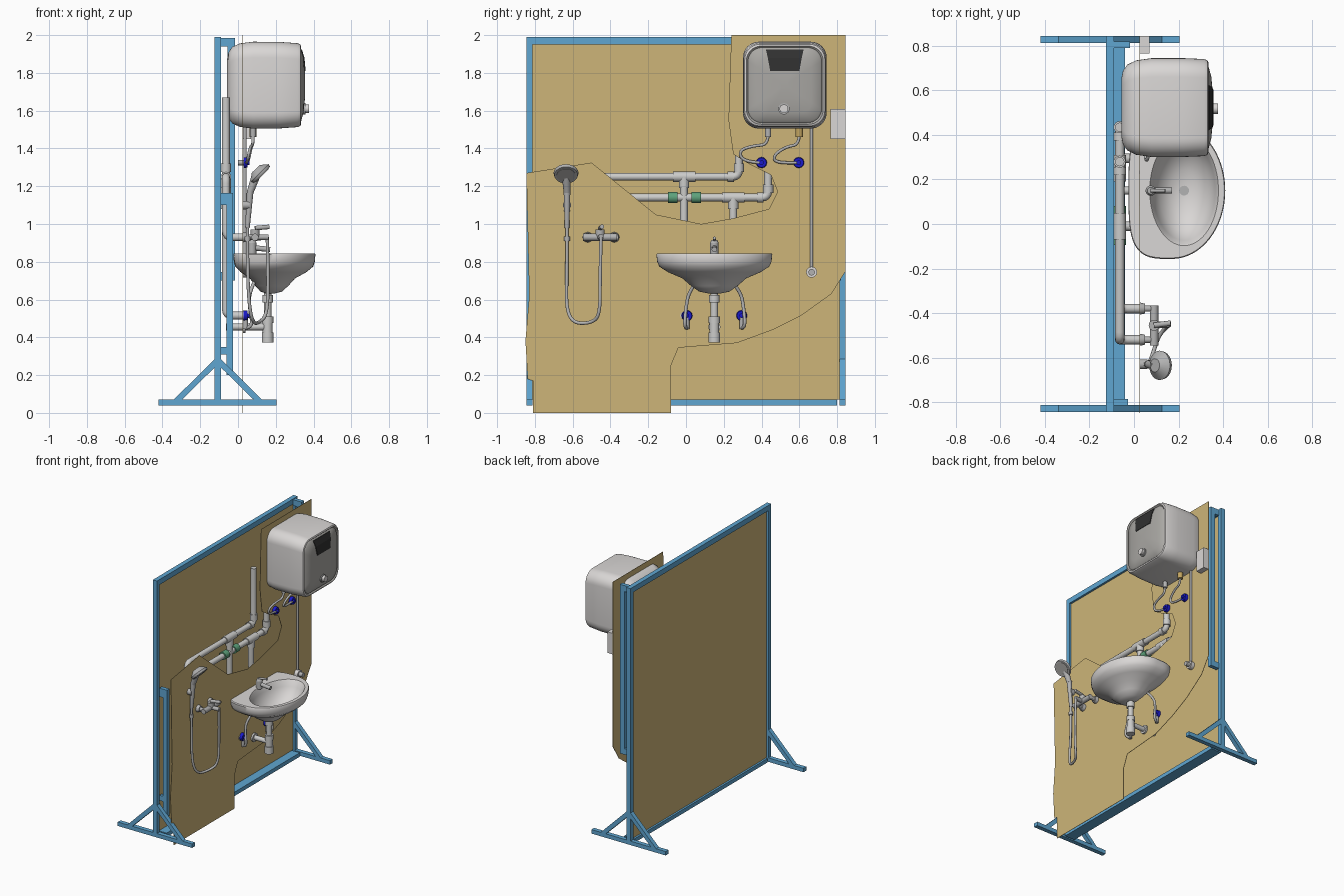
import bpy, bmesh, math
from mathutils import Vector

if "Cube" in bpy.data.objects:
    bpy.data.objects.remove(bpy.data.objects["Cube"])

def mat(name, r, g, b):
    m = bpy.data.materials.new(name)
    m.diffuse_color = (r, g, b, 1)
    m.use_nodes = True
    m.node_tree.nodes["Principled BSDF"].inputs["Base Color"].default_value = m.diffuse_color
    return m

BLUE = mat("frame_blue", .115, .38, .64)
TAN = mat("board_tan", .61, .46, .19)
WHITE = mat("ceramic_white", .70, .68, .67)
PIPE = mat("pipe_grey", .60, .60, .59)
CHROME = mat("chrome_grey", .45, .45, .45)
FACE = mat("heater_face_grey", .40, .39, .37)
BLACK = mat("display_black", .03, .03, .03)
VALVE = mat("valve_blue", .01, .01, .60)
GREEN = mat("sleeve_green", .11, .36, .20)
BRASS = mat("brass", .55, .38, .12)

def finish(name, bm, m, smooth=False):
    bmesh.ops.recalc_face_normals(bm, faces=bm.faces)
    me = bpy.data.meshes.new(name)
    bm.to_mesh(me)
    bm.free()
    o = bpy.data.objects.new(name, me)
    bpy.context.collection.objects.link(o)
    for k in (m if isinstance(m, list) else [m]):
        me.materials.append(k)
    if smooth:
        bpy.ops.object.select_all(action='DESELECT')
        o.select_set(True)
        bpy.context.view_layer.objects.active = o
        bpy.ops.object.shade_smooth_by_angle(angle=math.radians(40))
    return o

def box(name, x0, x1, y0, y1, z0, z1, m):
    bm = bmesh.new()
    bmesh.ops.create_cube(bm, size=1)
    for v in bm.verts:
        v.co = ((x0 + x1) / 2 + v.co.x * (x1 - x0), (y0 + y1) / 2 + v.co.y * (y1 - y0),
                (z0 + z1) / 2 + v.co.z * (z1 - z0))
    return finish(name, bm, m)

def prism(name, pts, d, m):
    """Extrude a 3D polygon along the vector d."""
    bm = bmesh.new()
    f = bm.faces.new([bm.verts.new(p) for p in pts])
    r = bmesh.ops.extrude_face_region(bm, geom=[f])
    bmesh.ops.translate(bm, vec=d, verts=[v for v in r['geom'] if isinstance(v, bmesh.types.BMVert)])
    return finish(name, bm, m)

def loft(name, rings, m, split=None):
    bm = bmesh.new()
    vs = [[bm.verts.new(p) for p in r] for r in rings]
    n = len(rings[0])
    for k, (a, b) in enumerate(zip(vs, vs[1:])):
        for i in range(n):
            f = bm.faces.new((a[i], a[(i + 1) % n], b[(i + 1) % n], b[i]))
            f.material_index = int(split is not None and k >= split)
    bm.faces.new(vs[0])
    bm.faces.new(vs[-1]).material_index = int(split is not None)
    return finish(name, bm, m, True)

def rod(name, a, b, r, m, r2=None, n=24):
    a, b = Vector(a), Vector(b)
    q = Vector((0, 0, 1)).rotation_difference(b - a)
    ring = lambda c, s: [c + q @ Vector((s * math.cos(t * math.tau / n), s * math.sin(t * math.tau / n), 0))
                         for t in range(n)]
    return loft(name, [ring(a, r), ring(b, r2 or r)], m)

def tube(name, pts, r, m, curved=True):
    """Hose through control points, or a pipe run with tight elbows."""
    if not curved:
        pts, src = [pts[0]], [Vector(p) for p in pts]
        for p, c, q in zip(src, src[1:], src[2:]):
            for t in (0, .25, .5, .75, 1):
                a, b = c + (p - c).normalized() * .035, c + (q - c).normalized() * .035
                pts.append(a * (1 - t) ** 2 + c * 2 * t * (1 - t) + b * t * t)
        pts.append(src[-1])
    cu = bpy.data.curves.new(name, 'CURVE')
    cu.dimensions = '3D'
    s = cu.splines.new('NURBS' if curved else 'POLY')
    s.points.add(len(pts) - 1)
    for p, c in zip(s.points, pts):
        p.co = (*c, 1)
    if curved:
        s.order_u, s.use_endpoint_u, s.resolution_u = 3, True, 8
    cu.bevel_depth, cu.bevel_resolution, cu.use_fill_caps = r, 4, True
    o = bpy.data.objects.new(name, cu)
    bpy.context.collection.objects.link(o)
    bpy.ops.object.select_all(action='DESELECT')
    o.select_set(True)
    bpy.context.view_layer.objects.active = o
    bpy.ops.object.convert(target='MESH')
    o = bpy.context.object
    o.data.materials.clear()
    o.data.materials.append(m)
    bpy.ops.object.shade_smooth_by_angle(angle=math.radians(40))

# steel stand: posts, feet, braces, rails
for s, side in ((-1, "left"), (1, "right")):
    y0, y1 = sorted((s * .812, s * .845))
    box(side + "_post", -.125, -.09, y0, y1, .04, 1.99, BLUE)
    box(side + "_foot", -.42, .205, y0, y1, .04, .07, BLUE)
    for d, end in ((-1, "back"), (1, "front")):
        X = lambda u: -.107 + d * u
        prism(f"{side}_{end}_brace", [(X(.233), y0, .07), (X(.19), y0, .07), (X(.017), y0, .24),
              (X(.017), y0, .285)], (0, y1 - y0, 0), BLUE)
box("top_rail", -.125, -.09, -.812, .812, 1.95, 1.99, BLUE)
box("bottom_rail", -.125, -.04, -.80, .80, .04, .07, BLUE)
# side ladders that carry the front board
box("right_ladder_post", -.055, -.017, .79, .82, .70, 1.985, BLUE)
for i, z in enumerate((.70, 1.94)):
    box(f"right_ladder_rung_{i}", -.09, -.017, .79, .82, z, z + .045, BLUE)
box("left_ladder_post", -.06, -.027, -.815, -.785, .2, 1.165, BLUE)
for i, (a, b) in enumerate(((.31, .35), (1.10, 1.165))):
    box(f"left_ladder_rung_{i}", -.09, -.027, -.815, -.785, a, b, BLUE)

# boards
box("back_board", -.11, -.106, -.812, .812, .07, 1.95, TAN)
edge = [(.24, 2), (.225, 1.55), (.25, 1.37), (.33, 1.32), (.45, 1.26), (.485, 1.17), (.44, 1.08), (.25, 1.03),
        (.08, 1.0), (-.16, 1.05), (-.5, 1.325), (-.845, 1.27), (-.83, .62), (-.85, .38), (-.838, .18),
        (-.81, .17), (-.81, 0), (-.08, 0), (-.08, .25), (-.04, .345), (.27, .37), (.46, .44), (.61, .515),
        (.77, .63), (.845, .75), (.845, 2)]
prism("front_cutaway_board", [(.024, y, z) for y, z in edge], (.003, 0, 0), TAN)

# concealed pipework
P = -.064
runs = {"cold_main": [(.04, -.52, .93), (P, -.52, .93), (P, -.52, 1.25), (P, .28, 1.25), (P, .28, 1.67)],
        "hot_main": [(.04, -.38, .93), (P, -.38, .93), (P, -.38, 1.14), (P, .435, 1.14), (P, .435, 1.30)],
        "cold_drop": [(P, -.01, 1.25), (P, -.01, .515), (.03, -.01, .515)],
        "hot_drop": [(P, .25, 1.14), (P, .25, .9), (P, .295, .85), (P, .295, .515), (.03, .295, .515)]}
for n, p in runs.items():
    tube(n, p, .021, PIPE, False)
for n, y, z in (("cold_tee", -.01, 1.25), ("hot_tee", .25, 1.14)):
    rod(n, (P, y - .06, z), (P, y + .06, z), .027, PIPE)
    rod(n + "_branch", (P, y, z), (P, y, z - .06), .027, PIPE)
for n, y, z in (("cold_elbow", .28, 1.25), ("hot_elbow", .435, 1.14)):
    rod(n + "_collar_a", (P, y - .06, z), (P, y - .025, z), .027, PIPE)
    rod(n + "_collar_b", (P, y, z + .025), (P, y, z + .07), .027, PIPE)
for i, y in enumerate((-.095, .03)):
    rod(f"green_sleeve_{i}", (P, y, 1.14), (P, y + .05, 1.14), .029, GREEN)

# shut-off valves
for i, (y, z) in enumerate(((.005, .515), (.295, .515), (.40, 1.325), (.597, 1.325))):
    rod(f"valve_stub_{i}", (.0, y, z), (.03, y, z), .014, CHROME)
    rod(f"valve_wheel_{i}", (.028, y, z), (.05, y, z), .029, VALVE, .026, 12)
    rod(f"valve_spindle_{i}", (.05, y, z), (.062, y, z), .012, VALVE)
    if z < 1:
        rod(f"valve_tail_{i}", (.04, y, z), (.04, y, z - .07), .013, CHROME)
tube("basin_hose_left", [(.04, .005, .45), (.08, -.01, .45), (.06, .0, .56), (.06, .015, .64), (.09, .06, .70)], .009, CHROME)
tube("basin_hose_right", [(.04, .295, .45), (.08, .315, .45), (.06, .305, .56), (.06, .29, .64), (.09, .24, .70)], .009, CHROME)
tube("heater_hose_cold", [(.08, .435, 1.48), (.08, .435, 1.42), (.07, .36, 1.415), (.06, .28, 1.39), (.05, .30, 1.33),
                          (.045, .39, 1.325)], .008, CHROME)
tube("heater_hose_hot", [(.08, .60, 1.48), (.08, .60, 1.42), (.07, .53, 1.41), (.06, .46, 1.36), (.05, .48, 1.32),
                         (.045, .59, 1.325)], .008, CHROME)
rod("heater_inlet", (.08, .435, 1.46), (.08, .435, 1.52), .016, CHROME)
rod("heater_outlet", (.08, .60, 1.46), (.08, .60, 1.52), .019, BRASS)

# water heater
def rrect(x, w, h):
    r, pts = min(w, h) * .38, []
    for k, (sy, sz) in enumerate(((1, 1), (-1, 1), (-1, -1), (1, -1))):
        for i in range(9):
            a = math.pi / 2 * (k + i / 8)
            pts.append((x, .523 + sy * (w - r) + r * math.cos(a), 1.735 + sz * (h - r) + r * math.sin(a)))
    return pts
sec = [(-.057, .13, .14), (-.05, .165, .175), (-.03, .193, .203), (.01, .212, .221), (.08, .222, .230),
       (.22, .222, .229), (.315, .218, .222), (.33, .212, .216), (.334, .203, .207), (.326, .195, .199),
       (.334, .187, .192), (.347, .14, .145), (.354, .07, .075), (.356, .02, .02)]
loft("water_heater", [rrect(*s) for s in sec], [WHITE, FACE], 8)
for n, rows in (("display_upper", ((.338, .10, 1.925), (.352, .09, 1.88))),
                ("display_lower", ((.352, .09, 1.88), (.358, .077, 1.81)))):
    (xa, wa, za), (xb, wb, zb) = rows
    prism(n, [(xa, .523 - wa, za), (xa, .523 + wa, za), (xb, .523 + wb, zb), (xb, .523 - wb, zb)], (-.006, 0, 0), BLACK)
rod("heater_knob_base", (.34, .518, 1.61), (.358, .518, 1.61), .030, CHROME)
rod("heater_knob", (.35, .518, 1.61), (.377, .518, 1.61), .023, WHITE)
# power cable, plug and box
rod("heater_cable_duct", (.037, .665, .76), (.037, .665, 1.55), .008, CHROME)
rod("cable_socket", (.027, .665, .745), (.055, .665, .745), .029, WHITE)
rod("cable_plug", (.05, .665, .745), (.085, .665, .745), .017, CHROME)
box("breaker_box", .027, .07, .765, .845, 1.45, 1.61, WHITE)

# wash basin: D-shaped outline lofted under and into the bowl
def outline(s, z, bowl=False):
    pts = []
    for i in range(64):
        c, n = math.cos(i * math.tau / 64), math.sin(i * math.tau / 64)
        if bowl:
            pts.append((.225 + s * .15 * c, .15 + s * .24 * n, z))
        else:
            e = 1 if c >= 0 else .55
            x = .17 + s * (.24 if c >= 0 else .195) * math.copysign(abs(c) ** e, c)
            pts.append((x, .15 + s * .307 * math.copysign(abs(n) ** e, n), z))
    return pts
under = [(.1, .632), (.26, .642), (.40, .672), (.55, .712), (.8, .745), (.95, .775), (.985, .80), (1, .838), (.985, .845)]
inner = [(1.03, .845), (1, .838), (.93, .80), (.75, .74), (.4, .70), (.1, .69)]
loft("wash_basin", [outline(*u) for u in under] + [outline(*u, True) for u in inner], WHITE)
rod("basin_drain", (.225, .15, .685), (.225, .15, .695), .022, CHROME)
# basin tap
rod("basin_tap_body", (.075, .15, .84), (.075, .15, .90), .022, CHROME)
rod("basin_tap_spout", (.075, .15, .875), (.17, .15, .865), .014, CHROME)
rod("basin_tap_cap", (.075, .15, .90), (.075, .15, .915), .023, CHROME, .015)
rod("basin_tap_lever", (.075, .15, .915), (.14, .15, .925), .008, CHROME)
# bottle trap
for n, a, b, r in (("neck", .47, .64, .02), ("collar_top", .585, .625, .028), ("collar_mid", .475, .51, .03),
                   ("bottle", .39, .48, .026), ("cup", .372, .425, .031)):
    rod("trap_" + n, (.157, .15, a), (.157, .15, b), r, PIPE)
rod("trap_outlet", (.157, .15, .455), (P, .15, .455), .018, PIPE)
rod("trap_rosette", (.027, .15, .455), (.04, .15, .455), .032, PIPE)

# shower mixer
for i, y in enumerate((-.52, -.38)):
    rod(f"mixer_rosette_{i}", (.027, y, .93), (.05, y, .93), .027, CHROME, .022)
    rod(f"mixer_inlet_{i}", (.05, y, .93), (.1, y, .93), .014, CHROME)
rod("mixer_body", (.09, -.545, .93), (.09, -.365, .93), .019, CHROME)
rod("mixer_cartridge", (.09, -.455, .93), (.09, -.455, .97), .024, CHROME)
rod("mixer_lever", (.09, -.455, .978), (.165, -.445, .985), .012, CHROME)
rod("mixer_outlet", (.09, -.455, .93), (.16, -.45, .93), .015, CHROME)
# hose, handset and wall holder
tube("shower_hose", [(.155, -.45, .93), (.16, -.455, .72), (.155, -.455, .52), (.11, -.50, .475), (.08, -.60, .475),
                     (.06, -.635, .56), (.05, -.63, .75), (.05, -.63, .98)], .009, CHROME)
rod("hose_ring", (.05, -.63, .91), (.05, -.63, .935), .015, CHROME)
rod("handset_grip", (.05, -.63, .98), (.065, -.63, 1.18), .012, CHROME, .018)
rod("handset_neck", (.065, -.63, 1.17), (.10, -.635, 1.27), .018, CHROME, .024)
h, d = Vector((.115, -.635, 1.27)), Vector((.707, 0, -.707))
rod("shower_head_back", h - d * .03, h, .03, CHROME, .066)
rod("shower_head", h, h + d * .016, .066, CHROME, .062)
rod("shower_head_plate", h + d * .014, h + d * .019, .05, FACE)
rod("handset_holder", (.027, -.63, 1.10), (.06, -.63, 1.10), .022, CHROME)
